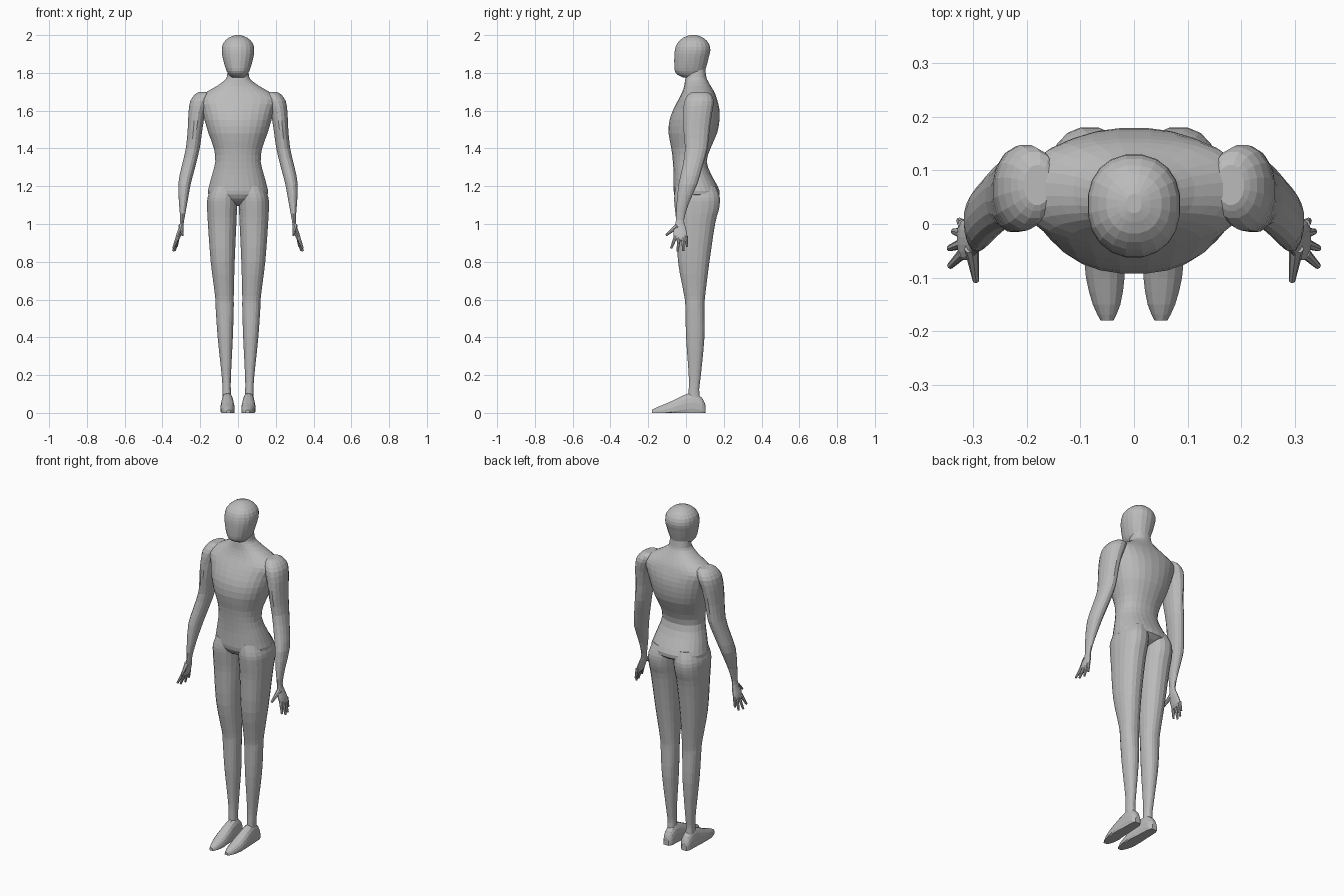
import bpy, bmesh, math
from mathutils import Vector

skin = bpy.data.materials.new("plain grey")
skin.diffuse_color = (0.5, 0.5, 0.5, 1)


def catmull(a, b, c, d, t):
    return [0.5 * (2*q + (r-p)*t + (2*p-5*q+4*r-s)*t*t + (3*q-p-3*r+s)*t**3)
            for p, q, r, s in zip(a, b, c, d)]


def refine(rows, n):
    out = []
    for i in range(len(rows) - 1):
        a, d = rows[max(i-1, 0)], rows[min(i+2, len(rows)-1)]
        out += [catmull(a, rows[i], rows[i+1], d, k / n) for k in range(n)]
    return out + [rows[-1]]


def signed_pow(v, e):
    return math.copysign(abs(v) ** e, v)


# Loft rounded sections (level, u0, u1, v0, v1) stacked along z, or along y for feet
def loft(name, rows, sides=20, power=2.2, steps=2, along_y=False, side=1):
    bm = bmesh.new()
    rings = []
    for lv, u0, u1, v0, v1 in refine(rows, steps):
        ring = []
        for k in range(sides):
            a = 2 * math.pi * (k + 0.5) / sides
            u = (u0+u1)/2 + (u1-u0)/2 * signed_pow(math.cos(a), 2/power)
            v = (v0+v1)/2 + (v1-v0)/2 * signed_pow(math.sin(a), 2/power)
            co = (side*u, lv, max(v, 0)) if along_y else (side*u, v, lv)
            ring.append(bm.verts.new(co))
        rings.append(ring)
    for r, s in zip(rings, rings[1:]):
        for k in range(sides):
            j = (k + 1) % sides
            bm.faces.new((r[k], r[j], s[j], s[k]))
    bm.faces.new(rings[0])
    bm.faces.new(rings[-1])
    bmesh.ops.recalc_face_normals(bm, faces=bm.faces)
    return finish(name, bm)


def finish(name, bm):
    me = bpy.data.meshes.new(name)
    bm.to_mesh(me)
    bm.free()
    me.materials.append(skin)
    ob = bpy.data.objects.new(name, me)
    bpy.context.collection.objects.link(ob)
    return ob


# Tapered finger between two points
def finger(name, p, q, r0, r1):
    p, q = Vector(p), Vector(q)
    bm = bmesh.new()
    bmesh.ops.create_cone(bm, cap_ends=True, segments=8, radius1=r0, radius2=r1, depth=(q-p).length)
    rot = (q-p).to_track_quat('Z', 'Y').to_matrix().to_4x4()
    rot.translation = (p+q)/2
    bm.transform(rot)
    return finish(name, bm)


def merge(base, parts):
    bpy.context.view_layer.objects.active = base
    for p in parts:
        m = base.modifiers.new("union", 'BOOLEAN')
        m.operation, m.solver, m.object = 'UNION', 'EXACT', p
        bpy.ops.object.modifier_apply(modifier=m.name)
        bpy.data.objects.remove(p)


# Torso from crotch to neck
torso = [(z, -w, w, a, b) for z, w, a, b in [
    (1.095, .02, .02, .07), (1.12, .10, -.035, .12), (1.155, .158, -.063, .178),
    (1.20, .154, -.066, .168), (1.26, .138, -.066, .135), (1.33, .121, -.070, .110),
    (1.40, .128, -.078, .130), (1.48, .157, -.093, .165), (1.55, .178, -.088, .178),
    (1.61, .195, -.066, .177), (1.66, .215, -.040, .165), (1.695, .175, -.022, .152),
    (1.73, .113, -.010, .132), (1.765, .067, -.005, .112), (1.79, .058, .0, .106),
    (1.84, .05, .0, .10)]]
body = loft("body", torso, 28, 2.25)

# Head
head = loft("head", [(z, -w, w, a, b) for z, w, a, b in [
    (1.775, .035, -.015, .085), (1.79, .049, -.045, .098), (1.81, .061, -.060, .102),
    (1.845, .073, -.063, .112), (1.885, .083, -.063, .122), (1.92, .087, -.060, .130),
    (1.955, .080, -.048, .122), (1.985, .052, -.018, .094), (2.0, .014, .02, .056)]], 20)

leg = [(1.20, -.01, .140, -.055, .160), (1.14, .0, .162, -.064, .180),
       (1.08, .004, .164, -.060, .176), (1.0, .008, .160, -.052, .155),
       (.80, .017, .145, -.043, .125), (.62, .022, .122, -.010, .102),
       (.56, .022, .119, -.004, .098), (.40, .027, .108, .0, .098),
       (.20, .037, .087, .014, .079), (.12, .038, .082, .014, .070), (.05, .036, .082, .012, .08)]
arm = [(1.700, .155, .205, .035, .110), (1.685, .140, .230, .010, .135),
       (1.65, .150, .254, -.010, .148), (1.59, .172, .263, -.015, .140),
       (1.50, .188, .267, -.015, .126), (1.40, .202, .277, -.006, .115),
       (1.30, .226, .300, -.020, .087), (1.21, .250, .317, -.040, .060),
       (1.10, .270, .312, -.051, .012), (1.02, .285, .306, -.053, -.010),
       (.985, .290, .313, -.062, -.002), (.95, .299, .325, -.068, .006),
       (.925, .307, .330, -.064, .008), (.912, .314, .328, -.055, .003)]
foot = [(.102, .042, .075, -.03, .045), (.085, .028, .085, -.03, .080),
        (.045, .025, .088, -.03, .108), (0, .022, .090, -.03, .100),
        (-.05, .018, .093, -.03, .076), (-.10, .017, .090, -.03, .052),
        (-.15, .025, .077, -.03, .032), (-.180, .038, .062, -.03, .017)]
fingers = [((.318, -.054, .935), (.342, -.078, .872)), ((.319, -.036, .930), (.343, -.045, .856)),
           ((.319, -.017, .930), (.335, -.014, .858)), ((.318, -.001, .935), (.325, .006, .880))]

parts = [head]
for s in (-1, 1):
    # Legs, arms with palms, and feet
    parts.append(loft("leg", leg, 20, 2.3, 3, side=s))
    parts.append(loft("arm", arm, 16, 2.1, 2, side=s))
    parts.append(loft("foot", foot, 16, 2.3, 2, along_y=True, side=s))
    # Fingers and thumb
    flip = lambda p: (s * p[0], p[1], p[2])
    for p, q in fingers:
        parts.append(finger("finger", flip(p), flip(q), .0105, .006))
    parts.append(finger("thumb", flip((.302, -.045, .99)), flip((.294, -.106, .94)), .014, .006))
merge(body, parts)
